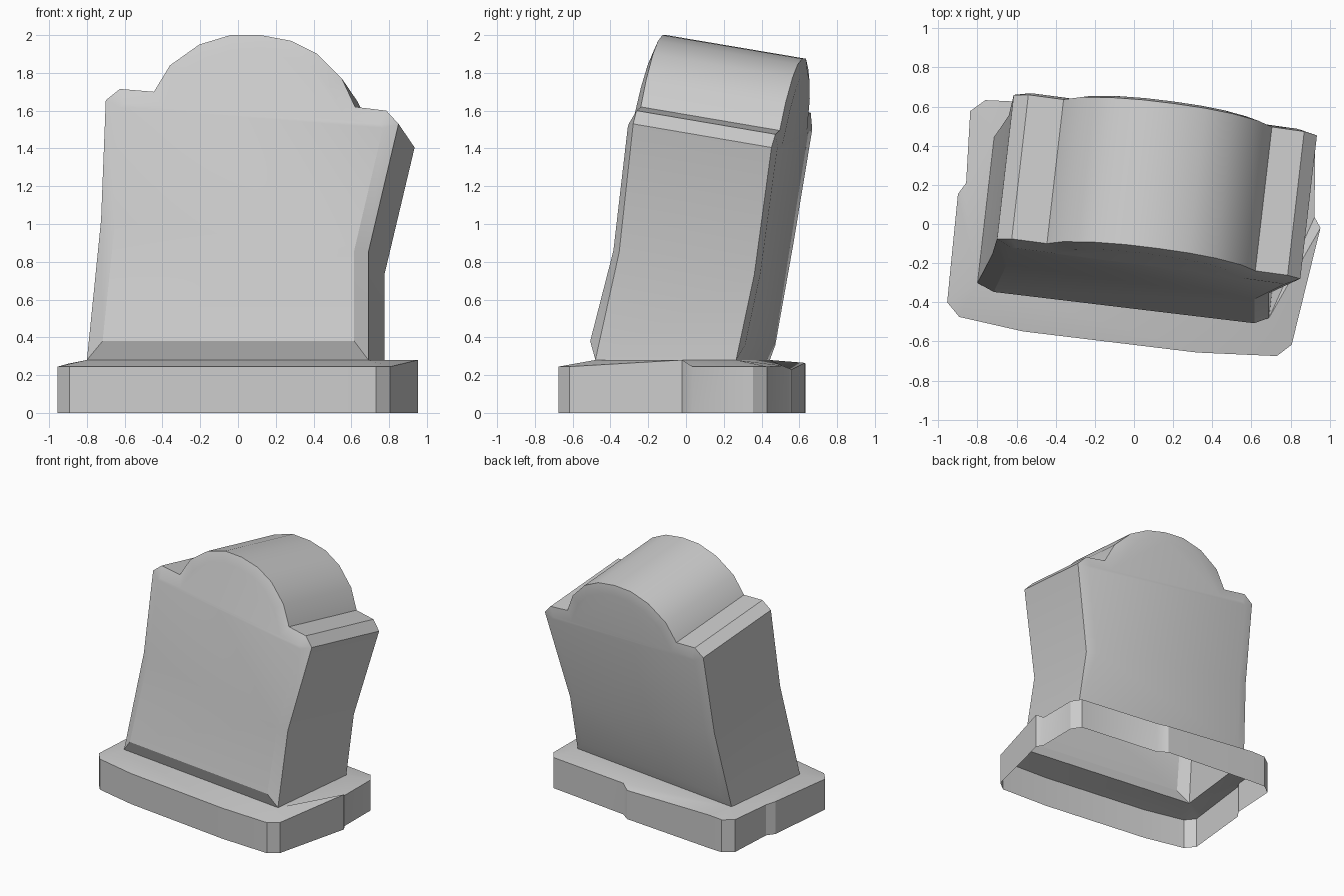
import bpy
import bmesh
import math
from mathutils import Vector

cube = bpy.data.objects.get("Cube")
if cube:
    bpy.data.objects.remove(cube, do_unlink=True)

GREY = (0.6, 0.6, 0.6, 1)
stone_mat = bpy.data.materials.new("stone_grey")
stone_mat.use_nodes = True
stone_mat.diffuse_color = GREY
stone_mat.node_tree.nodes["Principled BSDF"].inputs["Base Color"].default_value = GREY

GROUND = 0.28      # height where the slab meets the plinth
INSET = 0.075      # width of the bevel round each face


def finish(bm, name, angle):
    bmesh.ops.recalc_face_normals(bm, faces=bm.faces[:])
    mesh = bpy.data.meshes.new(name)
    bm.to_mesh(mesh)
    bm.free()
    mesh.materials.append(stone_mat)
    obj = bpy.data.objects.new(name, mesh)
    bpy.context.collection.objects.link(obj)
    bpy.ops.object.select_all(action='DESELECT')
    obj.select_set(True)
    bpy.context.view_layer.objects.active = obj
    bpy.ops.object.shade_smooth_by_angle(angle=math.radians(angle))
    return obj


def ramp(z, knots):
    """Piecewise linear value at height z."""
    for (z0, v0), (z1, v1) in zip(knots, knots[1:]):
        if z <= z1 or z1 == knots[-1][0]:
            return v0 + (v1 - v0) * (z - z0) / (z1 - z0)


# Front face position, slab thickness and front panel bulge by height
LEAN = [(GROUND, -0.397), (0.9, -0.26), (1.55, -0.175), (2, -0.11)]
DEPTH = [(GROUND, 0.745), (0.95, 0.71), (1.6, 0.735), (2, 0.74)]
BULGE = [(GROUND, 0.062), (0.9, 0.04), (1.55, 0.036), (2, 0.02)]
BACK_BULGE = 0.022


def place(p, back, is_panel=False):
    """Profile point to a leaning, twisted position on the front or back."""
    x, z = p
    y = ramp(z, LEAN) - 0.12 * x
    if not back:
        return Vector((x, y - is_panel * ramp(z, BULGE), z))
    drop = 0.125 * min(1, (z - GROUND) / 0.6)
    return Vector((x + 0.085, y + ramp(z, DEPTH) + is_panel * BACK_BULGE, z - drop))


def inset(pts, d):
    """Mitred inward offset of a counter-clockwise outline."""
    out = []
    for i, p in enumerate(pts):
        a, b, c = Vector(pts[i - 1]), Vector(p), Vector(pts[(i + 1) % len(pts)])
        u, v = (b - a).normalized(), (c - b).normalized()
        n0, n1 = Vector((-u.y, u.x)), Vector((-v.y, v.x))
        out.append(b + (n0 + n1) * d / (1 + n0.dot(n1)))
    return out


# Slab outline, counter-clockwise from the lower right corner of the face
outline = [(-0.8, GROUND), (0.69, GROUND), (0.69, 0.85), (0.85, 1.53),
           (0.785, 1.6), (0.62, 1.62), (0.55, 1.77), (0.42, 1.9), (0.28, 1.97),
           (0.12, 2), (-0.04, 2), (-0.205, 1.95), (-0.36, 1.84), (-0.445, 1.7),
           (-0.625, 1.715), (-0.7, 1.655), (-0.725, 1.02)]
panel = inset(outline, INSET)
for p in panel[:2]:
    p.y += 0.025

# Headstone slab: rim round the depth, bevels and a bent panel on each side
bm = bmesh.new()
count = len(outline)
rims = []
for back in (False, True):
    rim = [bm.verts.new(place(p, back)) for p in outline]
    inner = [bm.verts.new(place(p, back, True)) for p in panel]
    rims.append(rim)
    for i in range(count):
        j = (i + 1) % count
        bm.faces.new((rim[i], rim[j], inner[j], inner[i]))
    bm.faces.new((inner[0], inner[1], inner[2], inner[-1]))
    bm.faces.new((inner[2], inner[3], inner[-2], inner[-1]))
    bm.faces.new(inner[3:-1])
for i in range(1, count):
    j = (i + 1) % count
    bm.faces.new((rims[0][i], rims[0][j], rims[1][j], rims[1][i]))
finish(bm, "headstone_slab", 27)

# Plinth: chipped, open-bottomed block with a top that rises to the slab
LOW = 0.245
plinth = [(-0.955, -0.4, LOW), (-0.893, -0.475, LOW), (-0.567, -0.549, LOW),
          (0.323, -0.657, LOW), (0.73, -0.675, LOW), (0.806, -0.617, LOW),
          (0.953, -0.02, GROUND), (0.923, 0.035, LOW), (0.925, 0.355, LOW),
          (0.875, 0.43, LOW), (0.2, 0.51, 0.25), (0.13, 0.56, 0.23),
          (-0.644, 0.628, 0.265), (-0.76, 0.633, 0.26), (-0.837, 0.577, 0.26),
          (-0.858, 0.21, LOW), (-0.9, 0.153, 0.26)]
bm = bmesh.new()
lower = [bm.verts.new((x, y, 0)) for x, y, z in plinth]
upper = [bm.verts.new(p) for p in plinth]
for i in range(len(plinth)):
    j = (i + 1) % len(plinth)
    bm.faces.new((lower[i], lower[j], upper[j], upper[i]))
foot = [bm.verts.new(place(outline[i], back))
        for i, back in ((0, False), (1, False), (1, True), (0, True))]
edges = [bm.edges.new((foot[i - 1], foot[i])) for i in range(4)]
edges += [bm.edges.get((upper[i - 1], upper[i])) for i in range(len(upper))]
bmesh.ops.triangle_fill(bm, use_beauty=True, edges=edges, normal=(0, 0, 1))
finish(bm, "plinth", 30)
